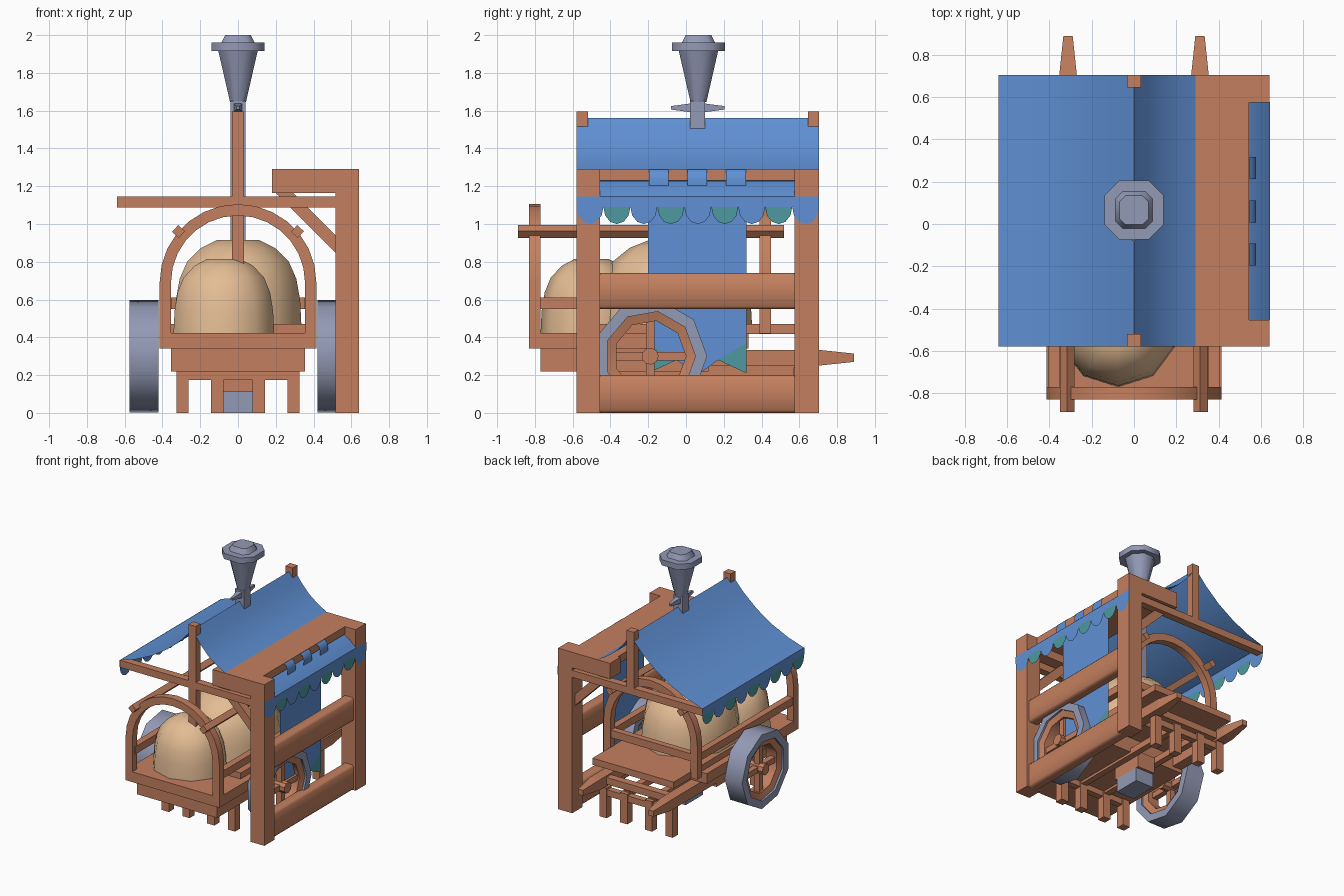
import bpy, bmesh, math
from mathutils import Matrix, Vector

if "Cube" in bpy.data.objects:
    bpy.data.objects.remove(bpy.data.objects["Cube"])


def mat(name, c):
    m = bpy.data.materials.new(name)
    m.diffuse_color = (*c, 1)
    m.use_nodes = True
    m.node_tree.nodes["Principled BSDF"].inputs["Base Color"].default_value = m.diffuse_color
    return m


WOOD = mat("wood", (0.55, 0.215, 0.115))
BLUE = mat("blue cloth", (0.115, 0.28, 0.66))
TEAL = mat("teal cloth", (0.075, 0.32, 0.35))
TAN = mat("sack cloth", (0.78, 0.51, 0.3))
METAL = mat("grey metal", (0.29, 0.32, 0.46))


def finish(name, bm, *mats, smooth=None):
    me = bpy.data.meshes.new(name)
    bm.to_mesh(me)
    bm.free()
    ob = bpy.data.objects.new(name, me)
    bpy.context.collection.objects.link(ob)
    for m in mats:
        me.materials.append(m)
    if smooth:
        bpy.context.view_layer.objects.active = ob
        ob.select_set(True)
        bpy.ops.object.shade_smooth_by_angle(angle=math.radians(smooth))
        ob.select_set(False)
    return ob


def loft(name, rings, m, smooth=None):
    """Skin closed rings of points and cap both ends."""
    bm = bmesh.new()
    vs = [[bm.verts.new(p) for p in r] for r in rings]
    n = len(rings[0])
    for a, b in zip(vs, vs[1:]):
        for i in range(n):
            bm.faces.new((a[i], a[(i + 1) % n], b[(i + 1) % n], b[i]))
    bm.faces.new(vs[0][::-1])
    bm.faces.new(vs[-1])
    bmesh.ops.recalc_face_normals(bm, faces=bm.faces)
    return finish(name, bm, m, smooth=smooth)


def box(name, x0, x1, y0, y1, z0, z1, m=WOOD):
    return loft(name, [[(x0, y0, z), (x1, y0, z), (x1, y1, z), (x0, y1, z)] for z in (z0, z1)], m)


def ring_z(cx, cy, z, rx, ry, n, p=0.0):
    return [(cx + rx * math.cos(math.tau * (i + p) / n), cy + ry * math.sin(math.tau * (i + p) / n), z) for i in range(n)]


def ring_x(x, cy, cz, r, n):
    return [(x, cy + r * math.cos(math.tau * i / n), cz + r * math.sin(math.tau * i / n)) for i in range(n)]


def octagon(a, b, c):
    """Rectangle of half sizes a, b with corners cut by c."""
    return [(a, c - b), (a, b - c), (a - c, b), (c - a, b), (-a, b - c), (-a, c - b), (c - a, -b), (a - c, -b)]


def beam(name, a, b, w, roll=0.0, m=WOOD):
    """Square bar between two points."""
    a, b = Vector(a), Vector(b)
    q = (b - a).to_track_quat('Z', 'Y')
    off = [q @ Vector((w / 2 * sx, w / 2 * sy, 0)) for sx, sy in ((-1, -1), (1, -1), (1, 1), (-1, 1))]
    if roll:
        r = Matrix.Rotation(roll, 3, (b - a).normalized())
        off = [r @ o for o in off]
    return loft(name, [[p + o for o in off] for p in (a, b)], m)


def sheet(name, prof, y0, y1, m=BLUE):
    """Thin cloth: an x/z profile swept along y."""
    bm = bmesh.new()
    vs = [(bm.verts.new((x, y0, z)), bm.verts.new((x, y1, z))) for x, z in prof]
    for a, b in zip(vs, vs[1:]):
        bm.faces.new((a[0], a[1], b[1], b[0]))
    return finish(name, bm, m, smooth=50)


def valance(name, x, first):
    """Strip with nine hanging lobes in alternating colours."""
    bm = bmesh.new()
    w = 1.285 / 9
    for i in range(9):
        y = -0.58 + i * w
        lobe = [(y + w / 2 - w / 2 * math.cos(a), 1.09 - 0.09 * math.sin(a))
                for a in (math.pi * k / 6 for k in range(7))]
        bm.faces.new([bm.verts.new((x, *p)) for p in lobe]).material_index = (i + first) % 2
        bm.faces.new([bm.verts.new((x, *p)) for p in ((y, 1.145), (y, 1.09), (y + w, 1.09), (y + w, 1.145))])
    finish(name, bm, BLUE, TEAL)


# Stall frame on the right side
for tag, y0, y1 in (("front", -0.58, -0.455), ("back", 0.575, 0.705)):
    ym = (y0 + y1) / 2
    box(tag + "_post", 0.515, 0.64, y0, y1, 0, 1.17)
    box(tag + "_top_arm", 0.18, 0.64, y0, y1, 1.165, 1.29)
    beam(tag + "_brace", (0.22, ym, 1.19), (0.54, ym, 0.87), 0.065)
    yr = -0.55 if tag == "front" else 0.675
    box(tag + "_roof_arm", -0.64, 0.53, yr - 0.03, yr + 0.03, 1.088, 1.145)
    box(tag + "_ridge_post", -0.032, 0.032, yr - 0.03, yr + 0.03, 0.78 if yr < 0 else 1.1, 1.595)
box("roof_board", 0.2, 0.545, -0.47, 0.59, 1.23, 1.29)
for z0, z1 in ((0, 0.2), (0.55, 0.74)):
    h = (z1 - z0) / 2
    loft("side_rail", [[(0.577 + x, y, z0 + h + z) for x, z in octagon(0.045, h, 0.014)] for y in (-0.46, 0.58)], WOOD, 50)

# Cloth roof, awning, straps and hanging banner
sheet("roof_cloth_left", [(0, 1.56), (-0.1, 1.45), (-0.22, 1.345), (-0.36, 1.255), (-0.5, 1.19), (-0.64, 1.145)], -0.58, 0.705)
sheet("roof_cloth_right", [(0, 1.56), (0.07, 1.465), (0.14, 1.39), (0.22, 1.33), (0.29, 1.292)], -0.58, 0.705)
sheet("awning_cloth", [(0.53, 1.228), (0.59, 1.195), (0.643, 1.145)], -0.455, 0.577)
valance("left_valance", -0.642, 1)
valance("left_valance_lining", -0.637, 0)
valance("right_valance", 0.645, 0)
valance("right_valance_lining", 0.641, 1)
for y in (-0.145, 0.06, 0.265):
    sheet("strap", [(0.546, 1.288), (0.565, 1.275), (0.578, 1.24), (0.575, 1.19), (0.513, 1.19)], y - 0.052, y + 0.052)
bm = bmesh.new()
for pts, k in (([(-0.2, 1.2), (-0.2, 0.37), (-0.05, 0.28), (0.06, 0.2), (0.17, 0.28), (0.32, 0.37), (0.32, 1.2)], 0),
               ([(0.17, 0.28), (0.32, 0.21), (0.32, 0.37)], 1), ([(-0.2, 0.37), (-0.2, 0.21), (-0.05, 0.28)], 1)):
    bm.faces.new([bm.verts.new((0.513, *p)) for p in pts]).material_index = k
finish("banner", bm, BLUE, TEAL)

# Cart bed, raised deck and handles
box("bed", -0.415, 0.415, -0.83, 0.33, 0.34, 0.422)
box("under_box", -0.355, 0.355, -0.77, 0.12, 0.22, 0.342)
box("deck", -0.36, 0.36, -0.48, 0.67, 0.417, 0.47)
box("handle_crossbar", -0.3, 0.3, 0.56, 0.62, 0.265, 0.32)
for s in (-1, 1):
    rings = []
    for y, w, h in ((0.05, 0.042, 0.042), (0.7, 0.042, 0.042), (0.89, 0.022, 0.022)):
        rings.append([(s * 0.312 + w * a, y, 0.292 + h * b) for a, b in ((-1, -1), (1, -1), (1, 1), (-1, 1))])
    loft("handle", rings, WOOD)
    box("side_bar", s * 0.38 - 0.027, s * 0.38 + 0.027, -0.8, 0.42, 0.55, 0.61)
    beam("top_rod", (s * 0.315, -0.89, 0.96), (s * 0.315, 0.52, 0.96), 0.048, math.radians(42))
box("rear_bar", -0.38, 0.38, 0.395, 0.445, 0.55, 0.61)

# Hoops over the bed
for y0, y1, zb in ((-0.83, -0.77, 0.36), (0.39, 0.45, 0.42)):
    rings = []
    arc = [(1, 0, zb - 0.69)] + [(math.cos(a), math.sin(a), 0) for a in (math.pi * k / 14 for k in range(15))] + [(-1, 0, zb - 0.69)]
    for c, sn, dz in arc:
        rings.append([(r * c, y, 0.69 + r * sn + dz) for r, y in ((0.355, y0), (0.415, y0), (0.415, y1), (0.355, y1))])
    loft("hoop", rings, WOOD, 30)

# Legs and their stretchers
for y in (-0.47, 0.6):
    for x in (-0.293, -0.11, 0.11, 0.293):
        box("leg", x - 0.032, x + 0.032, y - 0.032, y + 0.032, 0, 0.24)
    box("cross_stretcher", -0.29, 0.29, y - 0.025, y + 0.025, 0.175, 0.225)
for x in (-0.11, 0.11):
    box("long_stretcher", x - 0.025, x + 0.025, -0.47, 0.6, 0.2, 0.25)
box("centre_block", -0.08, 0.08, -0.12, 0.14, 0.11, 0.24)
box("iron_foot", -0.08, 0.08, -0.1, 0.12, 0, 0.11, METAL)


# Wheels: metal tyre, wooden felloe, spokes and hub
def tube_x(name, prof, m):
    bm = bmesh.new()
    rows = [[bm.verts.new(p) for p in ring_x(x, -0.19, 0.3, r, 9)] for x, r in prof]
    for k in range(4):
        a, b = rows[k], rows[(k + 1) % 4]
        for i in range(9):
            bm.faces.new((a[i], a[(i + 1) % 9], b[(i + 1) % 9], b[i]))
    bmesh.ops.recalc_face_normals(bm, faces=bm.faces)
    finish(name, bm, m, smooth=45)


for s in (-1, 1):
    tube_x("tyre", [(s * 0.42, 0.24), (s * 0.575, 0.24), (s * 0.575, 0.302), (s * 0.42, 0.302)], METAL)
    tube_x("felloe", [(s * 0.45, 0.19), (s * 0.545, 0.19), (s * 0.56, 0.242), (s * 0.435, 0.242)], WOOD)
    loft("hub", [ring_x(s * x, -0.19, 0.3, 0.045, 9) for x in (0.42, 0.575)], WOOD)
    for k in range(2):
        d = Vector((0, math.cos(k * math.pi / 2), math.sin(k * math.pi / 2))) * 0.21
        c = Vector((s * 0.51, -0.19, 0.3))
        beam("spokes", c - d, c + d, 0.045)

# Sacks
for name, cx, cy, rx, ry, z0, h in (("front_sack", -0.075, -0.5, 0.28, 0.27, 0.42, 0.395),
                                    ("back_sack", 0, -0.06, 0.353, 0.41, 0.46, 0.455)):
    prof = ((0, 1), (0.3, 0.98), (0.55, 0.92), (0.75, 0.8), (0.91, 0.58), (1, 0.33))
    loft(name, [ring_z(cx, cy, z0 + h * t, rx * k, ry * k, 10, 0.5) for t, k in prof], TAN, 45)

# Chimney with damper rod and flared cap
box("pipe", -0.04, 0.04, 0.02, 0.1, 0.84, 1.65, METAL)
loft("damper", [[(a * w, y, 1.615 + b * w) for a, b in ((-1, -1), (1, -1), (1, 1), (-1, 1))]
                for y, w in ((-0.08, 0.009), (0.015, 0.022), (0.105, 0.022), (0.205, 0.009))], METAL)
for name, c, prof in (("funnel", 0.58, ((1.645, 0.042), (1.92, 0.105))), ("rim", 0.5, ((1.915, 0.14), (1.96, 0.14))),
                      ("cap", 0.4, ((1.955, 0.09), (2.0, 0.068)))):
    loft(name, [[(x, y + 0.066, z) for x, y in octagon(r, r, r * c)] for z, r in prof], METAL, 50)
